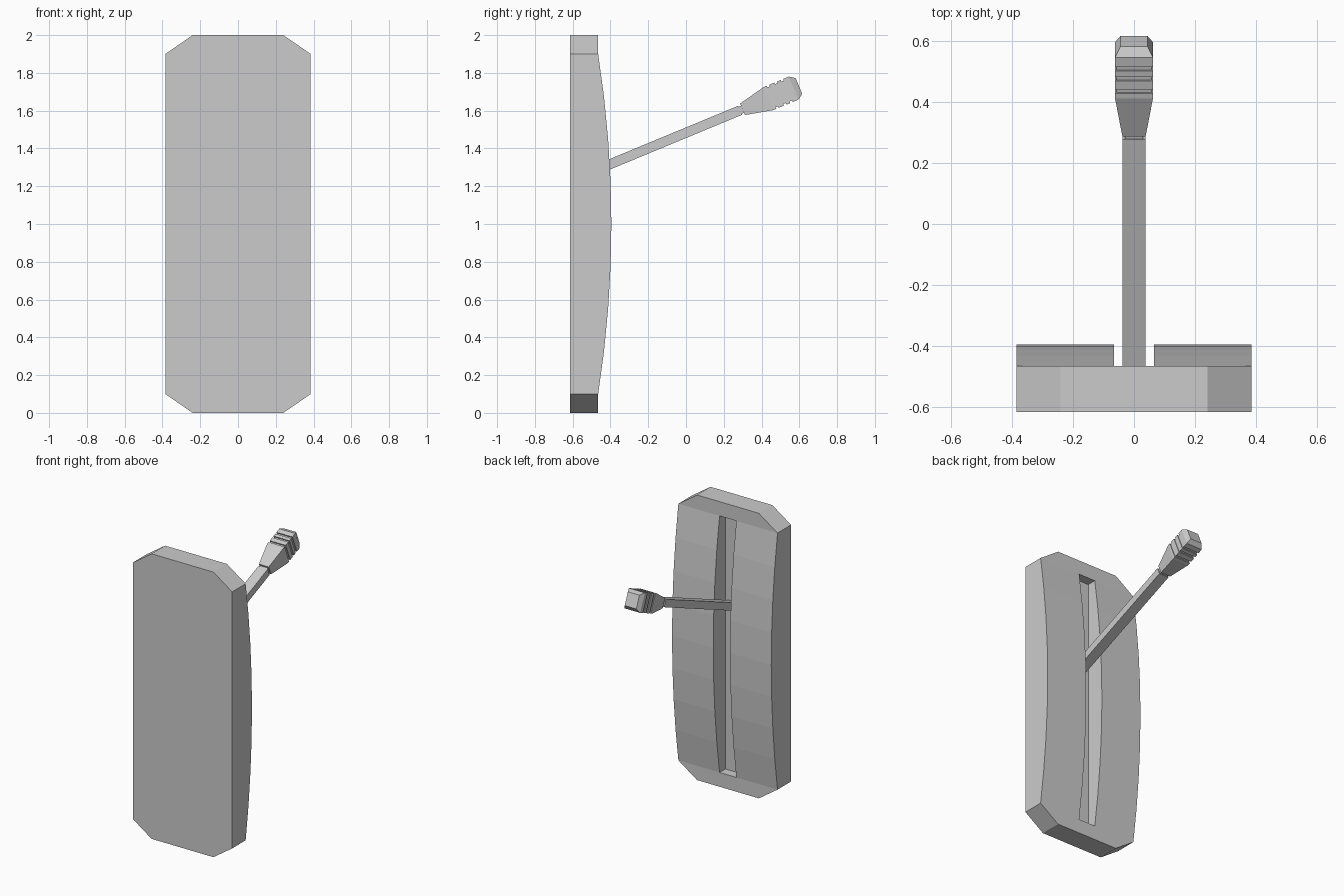
import bpy, bmesh, math
from mathutils import Vector

if "Cube" in bpy.data.objects:
    bpy.data.objects.remove(bpy.data.objects["Cube"])


def finish(bm, name):
    bmesh.ops.recalc_face_normals(bm, faces=bm.faces)
    mesh = bpy.data.meshes.new(name)
    bm.to_mesh(mesh)
    bm.free()
    obj = bpy.data.objects.new(name, mesh)
    bpy.context.collection.objects.link(obj)
    return obj


# Wall plate: side profile with a bowed back, extruded across x
bm = bmesh.new()
half_w, bulge, half_h, steps = 0.385, 0.07, 0.9, 8
radius = (half_h ** 2 + bulge ** 2) / (2 * bulge)
profile = [(-0.615, 2), (-0.615, 0), (-0.465, 0)]
for i in range(steps + 1):
    z = -half_h + 2 * half_h * i / steps
    y = -0.395 - radius + math.sqrt(radius ** 2 - z ** 2)
    profile.append((y, 1 + z))
profile.append((-0.465, 2))
face = bm.faces.new([bm.verts.new((-half_w, y, z)) for y, z in profile])
ext = bmesh.ops.extrude_face_region(bm, geom=[face])
bmesh.ops.translate(bm, vec=(2 * half_w, 0, 0),
                    verts=[g for g in ext["geom"] if isinstance(g, bmesh.types.BMVert)])

# Cut off the four plate corners
for sx in (-1, 1):
    for sz in (-1, 1):
        bmesh.ops.bisect_plane(bm, geom=bm.verts[:] + bm.edges[:] + bm.faces[:], dist=1e-5,
                               plane_co=(sx * 0.24, 0, 1 + sz),
                               plane_no=Vector((sx * 0.1, 0, sz * 0.145)).normalized(),
                               clear_outer=True)
        bmesh.ops.holes_fill(bm, edges=[e for e in bm.edges if e.is_boundary])
plate = finish(bm, "wall_plate")

# Long slot in the bowed back
bm = bmesh.new()
bmesh.ops.create_cube(bm, size=1)
bmesh.ops.scale(bm, vec=(0.13, 0.23, 1.8), verts=bm.verts)
bmesh.ops.translate(bm, vec=(0, -0.415, 1), verts=bm.verts)
cutter = finish(bm, "slot_cutter")
cutter.hide_render = True
mod = plate.modifiers.new("slot", "BOOLEAN")
mod.operation, mod.solver, mod.object = "DIFFERENCE", "EXACT", cutter
bpy.context.view_layer.objects.active = plate
bpy.ops.object.modifier_apply(modifier=mod.name)
bpy.data.objects.remove(cutter)

# Lever axis: tilted up and away from the plate
TILT = math.radians(22.5)
ALONG = Vector((0, math.cos(TILT), math.sin(TILT)))
ACROSS = Vector((0, -math.sin(TILT), math.cos(TILT)))
PIVOT = Vector((0, -0.4, 1.3175))


def loft(name, sections):
    """Rectangular sections (distance, half width, half thickness) along the lever."""
    bm = bmesh.new()
    rings = []
    for t, w, h in sections:
        rings.append([bm.verts.new(PIVOT + ALONG * t + ACROSS * b * h + Vector((a * w, 0, 0)))
                      for a, b in ((-1, -1), (1, -1), (1, 1), (-1, 1))])
    for r, s in zip(rings, rings[1:]):
        for k in range(4):
            n = (k + 1) % 4
            bm.faces.new((r[k], r[n], s[n], s[k]))
    bm.faces.new(rings[0])
    bm.faces.new(rings[-1])
    return finish(bm, name)


# Lever rod with a thin neck
loft("lever_rod", [(-0.15, 0.0375, 0.026), (0.743, 0.0375, 0.026),
                   (0.743, 0.03, 0.02), (0.765, 0.03, 0.02)])

# Flared grip with grooves and a bevelled end
grip = [(0.757, 0.038, 0.033), (0.905, 0.062, 0.066)]
for t in (0.93, 0.974, 1.01):
    grip += [(t - 0.007, 0.062, 0.066), (t - 0.007, 0.057, 0.057),
             (t + 0.007, 0.057, 0.057), (t + 0.007, 0.062, 0.066)]
grip += [(1.05, 0.062, 0.066), (1.08, 0.045, 0.045)]
loft("lever_grip", grip)
